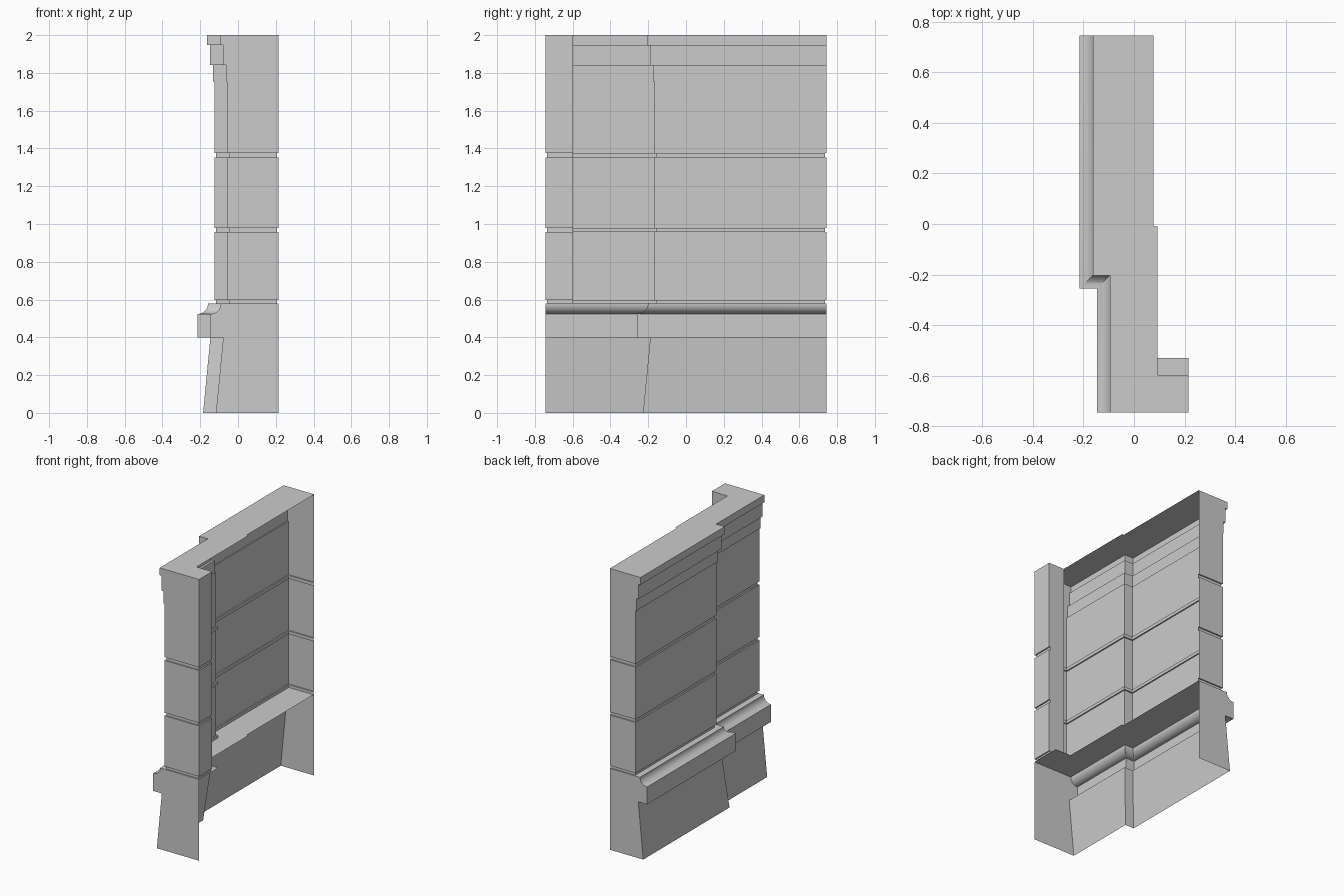
import bpy
import bmesh
import math

if "Cube" in bpy.data.objects:
    bpy.data.objects.remove(bpy.data.objects["Cube"])

STONE = bpy.data.materials.new("light grey stone")
STONE.use_nodes = True
COLOUR = (0.6, 0.6, 0.6, 1)
STONE.diffuse_color = COLOUR
STONE.node_tree.nodes["Principled BSDF"].inputs["Base Color"].default_value = COLOUR

END = 0.745        # half length of the wall
RIGHT = 0.215      # outer side of the return pier
BACK = 0.078       # open edge of the far half
NEAR = 0.092       # open edge of the near half
JOG = 0.068        # how far the near half is set back
LEDGE = 0.578      # top of the plinth


def plan(depth, inset=0.0, pier=None):
    """Plan outline of the shell at one level; depth is its reach to -x."""
    pts = [(RIGHT - inset, -END + inset), (JOG - depth, -END + inset),
           (JOG - depth, -depth - 0.04), (-depth, -depth - 0.04),
           (-depth, END - inset), (BACK, END - inset)]
    if pier is not None:
        pts = [(NEAR, pier), (RIGHT - inset, pier)] + pts
    return pts


def shell(name, levels, pier, plate_depth, plate_pier):
    """Loft the plan through (z, depth, inset) levels and cap it with a plate."""
    bm = bmesh.new()
    rings = [[bm.verts.new((x, y, z)) for x, y in plan(d, g, pier)]
             for z, d, g in levels]
    for low, up in zip(rings, rings[1:]):
        for i in range(len(low) - 1):
            bm.faces.new((low[i], up[i], up[i + 1], low[i + 1]))
    bmesh.ops.remove_doubles(bm, verts=bm.verts, dist=0.0005)

    # flat cover plate with a small jog along its open edge
    outline = plan(plate_depth, 0, plate_pier) + [(BACK, -0.01), (NEAR, -0.01)]
    top = levels[-1][0]
    plate = [bm.verts.new((x, y, top)) for x, y in outline]
    bm.faces.new(plate[::-1])
    bmesh.ops.remove_doubles(bm, verts=bm.verts, dist=0.0005)

    mesh = bpy.data.meshes.new(name)
    bm.to_mesh(mesh)
    bm.free()
    mesh.materials.append(STONE)
    obj = bpy.data.objects.new(name, mesh)
    bpy.context.collection.objects.link(obj)
    bpy.ops.object.select_all(action="DESELECT")
    obj.select_set(True)
    bpy.context.view_layer.objects.active = obj
    bpy.ops.object.shade_smooth_by_angle(angle=math.radians(25))
    return obj


# Battered plinth, square band and hollow cove
plinth = [(0, 0.185, 0), (0.4, 0.146, 0), (0.4, 0.215, 0), (0.524, 0.215, 0)]
STEPS = 10
R = LEDGE - 0.524
for k in range(STEPS + 1):
    a = math.pi / 2 * k / STEPS
    plinth.append((LEDGE - R * math.cos(a), 0.213 - R * math.sin(a), 0))
shell("plinth", plinth, None, 0.213 - R, -0.53)

# Coursed wall with recessed joints
WALL, GROOVE = 0.125, 0.009
wall = []
for low, high in ((LEDGE, 0.598), (0.958, 0.98), (1.352, 1.375)):
    if low > LEDGE:
        wall.append((low, WALL, 0))
    wall += [(low, WALL - GROOVE, GROOVE), (high, WALL - GROOVE, GROOVE),
             (high, WALL, 0)]

# Stepped cornice
for low, high, depth in ((1.755, 1.842, 0.132), (1.842, 1.948, 0.148),
                         (1.948, 2.0, 0.163)):
    wall += [(low, wall[-1][1], 0), (low, depth, 0), (high, depth, 0)]
shell("coursed_wall", wall, -0.597, 0.163, -0.597)
